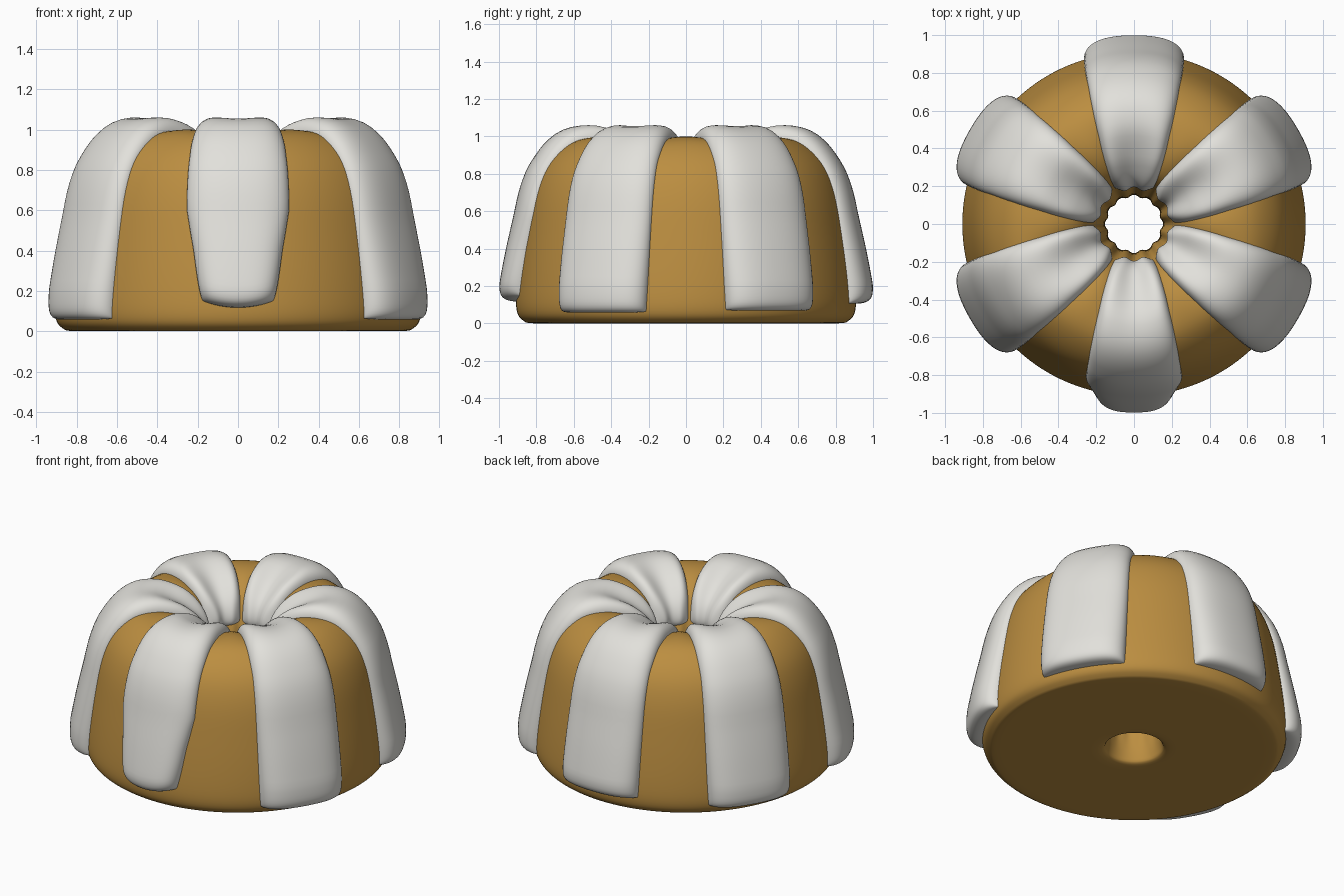
import bpy, bmesh
from math import sin, cos, pi, radians, exp
from mathutils import Vector

old = bpy.data.objects.get("Cube")
if old:
    bpy.data.objects.remove(old, do_unlink=True)


def material(name, rgb):
    m = bpy.data.materials.new(name)
    m.use_nodes = True
    m.diffuse_color = (*rgb, 1)
    m.node_tree.nodes["Principled BSDF"].inputs["Base Color"].default_value = (*rgb, 1)
    return m


SPONGE = material("golden sponge", (0.5, 0.27, 0.052))
WHITE = material("white icing", (0.76, 0.75, 0.71))

# Closed ring section (radius, height): hole wall, crown, outer wall, underside
SECTION = [(0.22, 0), (0.165, 0.05), (0.15, 0.25), (0.155, 0.5), (0.19, 0.72),
           (0.26, 0.88), (0.37, 0.97), (0.5, 1.0), (0.64, 0.97), (0.76, 0.86),
           (0.83, 0.7), (0.875, 0.45), (0.905, 0.2), (0.905, 0.07),
           (0.87, 0.015), (0.8, 0), (0.5, 0)]


def section(u):
    """Smooth point on the ring section."""
    n, i = len(SECTION), int(u // 1)
    f = u - i
    a, b, c, d = (Vector(SECTION[(i + k) % n]) for k in (-1, 0, 1, 2))
    p = 0.5 * (2 * b + (c - a) * f + (2 * a - 5 * b + 4 * c - d) * f * f
               + (3 * b - a - 3 * c + d) * f ** 3)
    return Vector((p.x, max(p.y, 0)))


def table(u, keys):
    """Linear lookup in (u, value) pairs."""
    if u <= keys[0][0]:
        return keys[0][1]
    for (a, x), (b, y) in zip(keys, keys[1:]):
        if u <= b:
            return x + (y - x) * (u - a) / (b - a)
    return keys[-1][1]


def surface(u, angle, lift=0.0):
    """Point on the fluted cake, raised along the section normal."""
    p = section(u)
    t = section(u + 0.05) - section(u - 0.05)
    p = p + Vector((-t.y, t.x)).normalized() * lift
    p.y -= 0.034 * (1 - cos(6 * angle)) * exp(-((u - 6) / 1.4) ** 2)
    p.x += 0.009 * cos(12 * angle) * exp(-((u - 3.5) / 1.6) ** 4)
    return p.x * cos(angle), p.x * sin(angle), p.y


def grid_object(name, rows, mat, closed=False):
    """Skin rows of points with quads."""
    bm = bmesh.new()
    vs = [[bm.verts.new(p) for p in row] for row in rows]
    nr, nc = len(vs), len(vs[0])
    for i in range(nr if closed else nr - 1):
        for j in range(nc if closed else nc - 1):
            k, m = (i + 1) % nr, (j + 1) % nc
            bm.faces.new((vs[i][j], vs[k][j], vs[k][m], vs[i][m]))
    bmesh.ops.reverse_faces(bm, faces=bm.faces)
    for f in bm.faces:
        f.smooth = True
    mesh = bpy.data.meshes.new(name)
    bm.to_mesh(mesh)
    bm.free()
    mesh.materials.append(mat)
    ob = bpy.data.objects.new(name, mesh)
    bpy.context.collection.objects.link(ob)
    return ob


# Fluted ring cake
STEPS, AROUND = 5, 144
grid_object("ring_cake", [[surface(i / STEPS, 2 * pi * j / AROUND) for j in range(AROUND)]
                          for i in range(len(SECTION) * STEPS)], SPONGE, closed=True)

# Icing strip half angle and thickness along the section
WIDTH = [(4.2, 29), (5, 28), (6, 25), (7, 22), (8, 20), (9, 18.5), (11, 17.5), (13, 16.5)]
TAPER = WIDTH[:6] + [(10.4, 17.5), (11.2, 14.5), (12.4, 11)]
THICK = [(4.2, 0.03), (6, 0.08), (7, 0.09), (8, 0.075), (9, 0.06), (10.5, 0.065), (12, 0.095)]


def icing_strip(name, degrees, end, widths=WIDTH, point=0.0):
    """Rounded band of icing running from the hole over the crown and down."""
    rows, start, nu, nt = [], 4.2, 56, 28
    for i in range(nu + 1):
        s = -cos(pi * i / nu)
        row = []
        for j in range(nt + 1):
            t = -cos(pi * j / nt)
            u = start + (end - point * t * t - start) * (s + 1) / 2
            dome = max(0, 1 - t ** 4) ** 0.5 * max(0, 1 - abs(s) ** 24) ** 0.5
            lift = table(u, THICK) * dome - 0.012 * (1 - dome)
            angle = radians(degrees + t * table(u, widths))
            row.append(surface(u, angle, lift))
        rows.append(row)
    grid_object(name, rows, WHITE)


icing_strip("icing_front", -90, 12.55, TAPER, 0.25)
icing_strip("icing_back", 90, 12.65)
for side, centre in (("left", 0), ("right", 180)):
    for place, turn in (("front", -30), ("back", 30)):
        flip = turn if side == "left" else -turn
        icing_strip(f"icing_{place}_{side}", centre + flip, 13.1 if place == "front" else 13.0)
